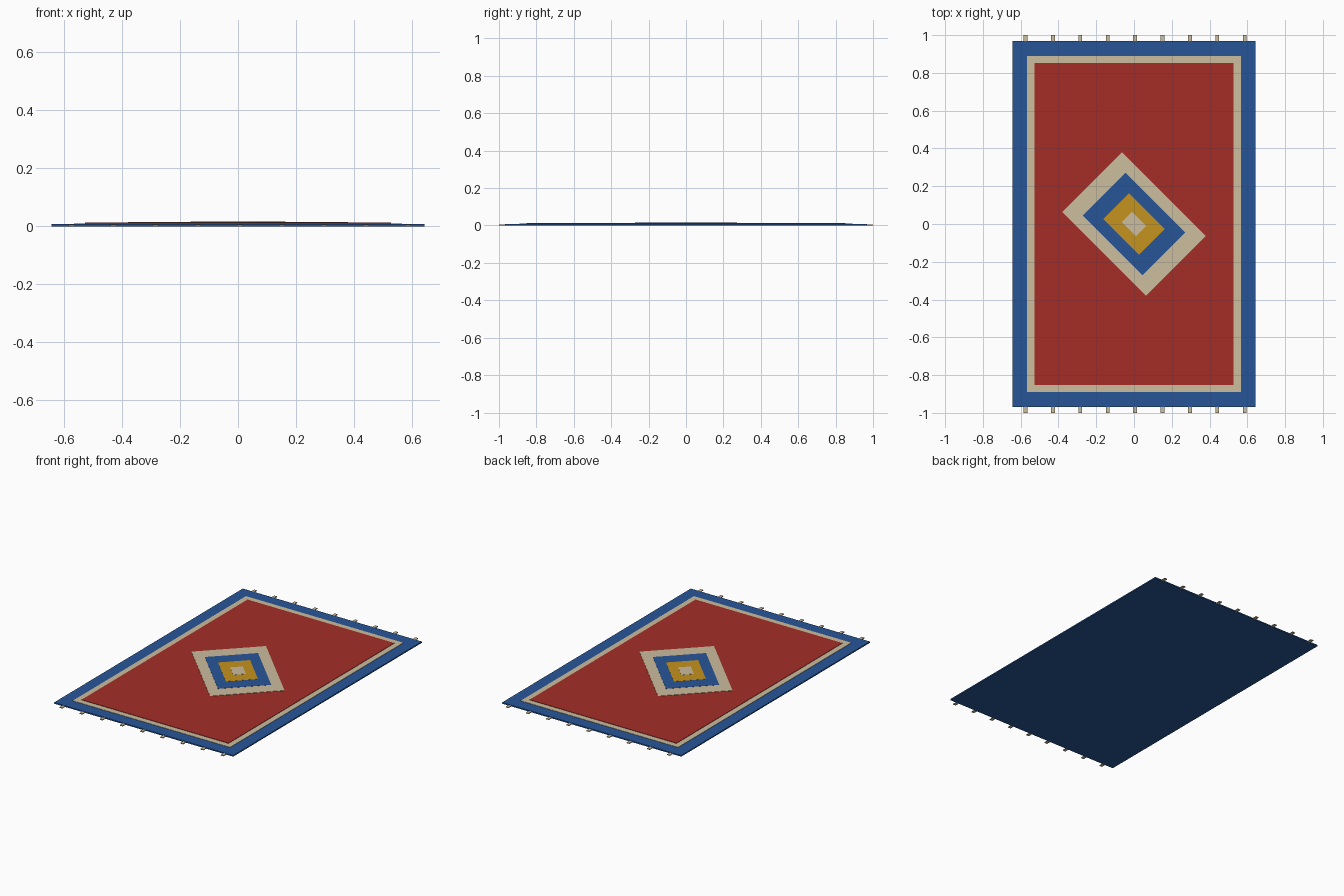
import bpy
from math import radians

if "Cube" in bpy.data.objects:
    bpy.data.objects.remove(bpy.data.objects["Cube"])


def material(name, rgb):
    m = bpy.data.materials.new(name)
    m.diffuse_color = (*[(c / 255) ** 2.2 for c in rgb], 1)
    m.use_nodes = True
    m.node_tree.nodes["Principled BSDF"].inputs["Base Color"].default_value = m.diffuse_color
    return m


blue = material("blue", (44, 86, 150))
cream = material("cream", (203, 188, 156))
red = material("red", (163, 49, 44))
gold = material("gold", (196, 146, 36))


def slab(name, size, z0, z1, mat, x=0, y=0, turn=0):
    bpy.ops.mesh.primitive_cube_add(size=1, location=(x, y, (z0 + z1) / 2),
                                    rotation=(0, 0, radians(turn)))
    ob = bpy.context.object
    ob.name = name
    ob.scale = (size[0], size[1], z1 - z0)
    ob.data.materials.append(mat)
    return ob


# Rug body: border, inner stripe and field
slab("border", (1.288, 1.938), 0, 0.008, blue)
slab("inner_stripe", (1.132, 1.78), 0.002, 0.010, cream)
slab("field", (1.056, 1.704), 0.004, 0.0125, red)

# Nested medallion, turned 45 degrees
slab("medallion_outer", (0.446, 0.628), 0.008, 0.0145, cream, turn=45)
slab("medallion_ring", (0.319, 0.449), 0.009, 0.0153, blue, turn=45)
slab("medallion_inner", (0.192, 0.269), 0.010, 0.0161, gold, turn=45)
slab("medallion_centre", (0.076, 0.107), 0.011, 0.0169, cream, turn=45)

# Fringe tassels on both short ends
for side, label in ((-1, "front"), (1, "back")):
    for i in range(9):
        slab(f"{label}_tassel_{i + 1}", (0.02, 0.036), 0.001, 0.006, cream,
             x=0.006 + (i - 4) * 0.145, y=side * 0.982)
